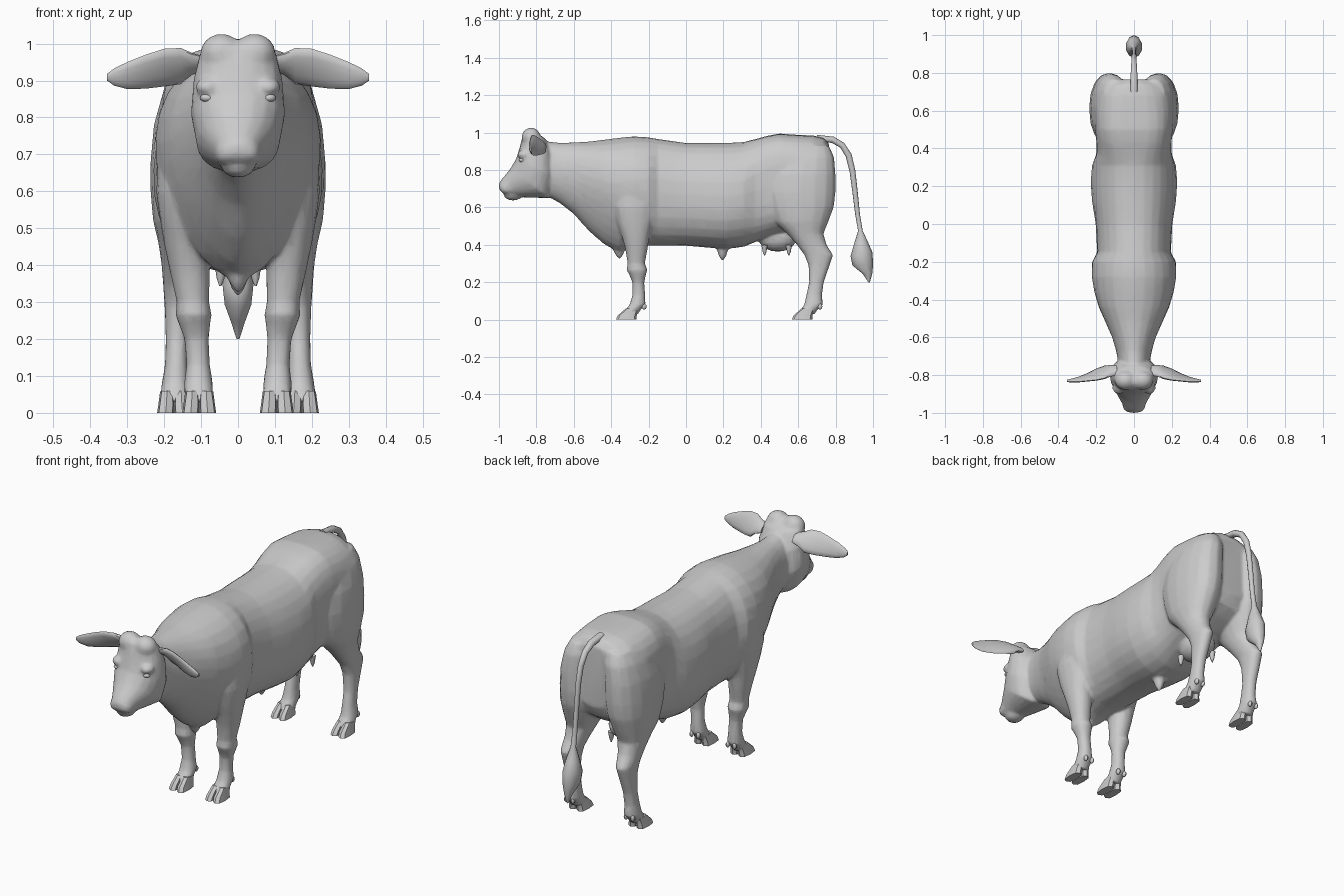
import bpy, bmesh, math
from mathutils import Vector

grey = bpy.data.materials.new("plain grey")
grey.diffuse_color = (0.6, 0.6, 0.6, 1)


def finish(name, bm, angle=50):
    bmesh.ops.recalc_face_normals(bm, faces=bm.faces)
    me = bpy.data.meshes.new(name)
    bm.to_mesh(me)
    bm.free()
    ob = bpy.data.objects.new(name, me)
    bpy.context.collection.objects.link(ob)
    me.materials.append(grey)
    bpy.ops.object.select_all(action='DESELECT')
    ob.select_set(True)
    bpy.context.view_layer.objects.active = ob
    bpy.ops.object.shade_smooth_by_angle(angle=math.radians(angle))
    return ob


def loft(name, sections, side=(1, 0, 0), n=16, angle=50):
    """Skin rings; each is (end a, end b, half width, squareness, bias towards a)."""
    bm = bmesh.new()
    side = Vector(side)
    rings = []
    for a, b, w, p, k in sections:
        a, b = Vector(a), Vector(b)
        ring = []
        for i in range(n):
            t = 2 * math.pi * i / n
            c, s = math.cos(t), math.sin(t)
            c = math.copysign(abs(c) ** (2 / p), c)
            s = math.copysign(abs(s) ** (2 / p), s)
            ring.append(bm.verts.new((a + b) / 2 + (a - b) / 2 * c + side * (w * s * (1 + k * c))))
        rings.append(ring)
    for r, q in zip(rings, rings[1:]):
        for i in range(n):
            j = (i + 1) % n
            bm.faces.new((r[i], r[j], q[j], q[i]))
    bm.faces.new(rings[0])
    bm.faces.new(rings[-1])
    return finish(name, bm, angle)


def blob(name, loc, size, seg=12):
    bm = bmesh.new()
    bmesh.ops.create_uvsphere(bm, u_segments=seg, v_segments=8, radius=1)
    for v in bm.verts:
        v.co = Vector(loc) + Vector(v.co[i] * size[i] for i in range(3))
    return finish(name, bm)


def cone(name, base, tip, r):
    rows = [(base, r), (Vector(base).lerp(Vector(tip), .65), r * .6), (tip, r * .15)]
    return loft(name, [((x, y - q, z), (x, y + q, z), q, 2, 0) for (x, y, z), q in rows], n=8)


# Barrel and neck: y, top, bottom, half width, squareness, bias to the top
body = [(-.80, .94, .72, .07, 2, 0), (-.74, .953, .66, .082, 2, 0), (-.67, .945, .62, .095, 2, .05),
        (-.60, .948, .565, .115, 2, .12), (-.52, .952, .475, .147, 1.95, .25), (-.44, .962, .405, .18, 1.95, .3),
        (-.36, .972, .36, .205, 1.95, .25), (-.28, .98, .385, .222, 2, .15), (-.20, .975, .395, .222, 2.1, .06),
        (-.15, .966, .395, .195, 2.2, 0), (0, .945, .395, .203, 2.2, -.02), (.12, .945, .385, .222, 2.2, -.05),
        (.22, .945, .378, .229, 2.2, -.06), (.31, .95, .39, .222, 2.2, -.03), (.37, .965, .415, .2, 2.7, 0),
        (.43, .982, .44, .198, 3, .03), (.5, .995, .46, .205, 3, .05), (.6, .988, .48, .212, 2.8, .05),
        (.68, .985, .52, .208, 2.6, .03), (.735, .972, .56, .185, 2.4, 0), (.765, .94, .62, .13, 2.2, 0)]
parts = [loft("body", [((0, y, t), (0, y, b), w, p, k) for y, t, b, w, p, k in body], n=28)]
parts.append(cone("brisket_tip", (0, -.36, .40), (0, -.355, .325), .04))
parts.append(cone("navel", (0, .195, .40), (0, .195, .315), .038))

# Head: face point, jaw point, half width
head = [(-.845, 1.012, -.80, 1.003, .07), (-.872, .99, -.75, .965, .102), (-.887, .93, -.71, .88, .12),
        (-.908, .86, -.70, .76, .128), (-.938, .81, -.73, .65, .112), (-.965, .775, -.82, .652, .085),
        (-.985, .752, -.89, .655, .064), (-1.0, .728, -.925, .662, .06), (-1.0, .70, -.955, .668, .05),
        (-.99, .685, -.97, .672, .03)]
parts.append(loft("head", [((0, a, b), (0, c, d), w, 2.2, 0) for a, b, c, d, w in head], n=20))
parts.append(blob("lower_lip", (0, -.925, .667), (.046, .05, .03)))
parts.append(blob("udder", (0, .49, .44), (.078, .105, .077), 16))

# Legs: height, front y, back y, centre x, half width
fore = [(.76, -.35, -.20, .13, .055), (.70, -.38, -.175, .14, .075), (.60, -.39, -.165, .145, .077),
        (.52, -.37, -.175, .145, .066), (.45, -.345, -.195, .138, .061), (.38, -.325, -.205, .13, .054),
        (.30, -.312, -.22, .122, .044), (.265, -.319, -.205, .12, .049), (.25, -.308, -.212, .119, .045),
        (.20, -.287, -.223, .112, .033), (.13, -.287, -.218, .108, .032), (.08, -.302, -.216, .107, .039),
        (.05, -.325, -.245, .106, .039), (.03, -.335, -.255, .106, .035)]
hind = [(.93, .56, .765, .105, .06), (.87, .48, .792, .115, .088), (.78, .43, .80, .128, .1),
        (.68, .42, .80, .131, .106), (.60, .44, .79, .136, .101), (.52, .475, .76, .142, .088),
        (.46, .54, .735, .148, .068), (.40, .593, .752, .154, .053), (.345, .633, .787, .16, .043),
        (.29, .655, .768, .162, .037), (.20, .658, .737, .165, .031), (.13, .643, .727, .167, .031),
        (.08, .632, .732, .169, .038), (.05, .61, .70, .17, .04), (.03, .60, .69, .17, .035)]


def claw(name, x, y, d):
    # One half of a cloven hoof
    loft(name, [((x + d * .004, y - .065, 0), (x + d * .004, y + .045, 0), .023, 3, 0),
                ((x + d * .002, y - .055, .022), (x + d * .001, y + .047, .025), .022, 3, 0),
                ((x, y - .012, .06), (x, y + .055, .055), .019, 2.5, 0)], n=8, angle=35)


for s, tag in ((1, "left"), (-1, "right")):
    for part, rows, yh, xh in (("front_leg", fore, -.31, .105), ("hind_leg", hind, .63, .173)):
        parts.append(loft(f"{part}_{tag}", [((s * x, a, z), (s * x, b, z), w, 2.2, 0) for z, a, b, x, w in rows]))
        for d in (-1, 1):
            claw(f"{part}_claw_{tag}", s * xh + d * .019, yh, d)
            blob(f"{part}_dewclaw_{tag}", (s * xh + d * .019, yh + .086, .07), (.01, .013, .016), 8)

    # Ear: x, top (y, z), bottom (y, z), half thickness
    ear = [(.09, -.79, .965, -.76, .925, .022), (.125, -.80, .975, -.755, .915, .022),
           (.155, -.815, .988, -.755, .89, .019), (.20, -.825, .986, -.77, .884, .016),
           (.25, -.83, .97, -.795, .878, .013), (.30, -.835, .95, -.815, .877, .011),
           (.335, -.835, .933, -.825, .886, .009), (.355, -.832, .918, -.828, .90, .005)]
    loft(f"ear_{tag}", [((s * x, a, b), (s * x, c, d), w, 2, 0) for x, a, b, c, d, w in ear], side=(0, 1, 0), n=12)

    # Face details
    parts.append(blob(f"poll_bump_{tag}", (s * .045, -.828, .975), (.058, .052, .052)))
    parts.append(blob(f"brow_{tag}", (s * .08, -.865, .882), (.036, .036, .026)))
    parts.append(blob(f"nostril_pad_{tag}", (s * .032, -.965, .71), (.027, .03, .026)))
    blob(f"eye_{tag}", (s * .083, -.876, .853), (.02, .018, .012))

    # Teats
    for y in (.42, .55):
        cone(f"teat_{tag}", (s * .046, y, .40), (s * .048, y, .343), .017)

# Blend torso, head and legs into one continuous hide
bpy.ops.object.select_all(action='DESELECT')
for ob in parts:
    ob.select_set(True)
hide = parts[0]
bpy.context.view_layer.objects.active = hide
bpy.ops.object.join()
hide.name = "hide"
mod = hide.modifiers.new("blend", 'REMESH')
mod.mode = 'VOXEL'
mod.voxel_size = .008
mod = hide.modifiers.new("soften", 'SMOOTH')
mod.factor, mod.iterations = .5, 5
mod = hide.modifiers.new("simplify", 'DECIMATE')
mod.ratio = .12
for m in list(hide.modifiers):
    bpy.ops.object.modifier_apply(modifier=m.name)
bpy.ops.object.shade_smooth_by_angle(angle=math.radians(60))

# Tail and tuft: front point, back point, half width
tail = [(.70, .955, .70, .988, .02), (.78, .945, .79, .978, .019), (.825, .92, .845, .945, .016),
        (.855, .87, .885, .885, .014), (.875, .79, .905, .80, .013), (.89, .68, .918, .685, .012),
        (.905, .56, .93, .565, .012), (.92, .475, .945, .475, .014), (.90, .41, .975, .41, .034),
        (.88, .34, .997, .36, .044), (.89, .29, 1.0, .30, .038), (.945, .245, .997, .25, .02),
        (.975, .20, .983, .20, .004)]
loft("tail", [((0, a, b), (0, c, d), w, 2, 0) for a, b, c, d, w in tail], n=10)
